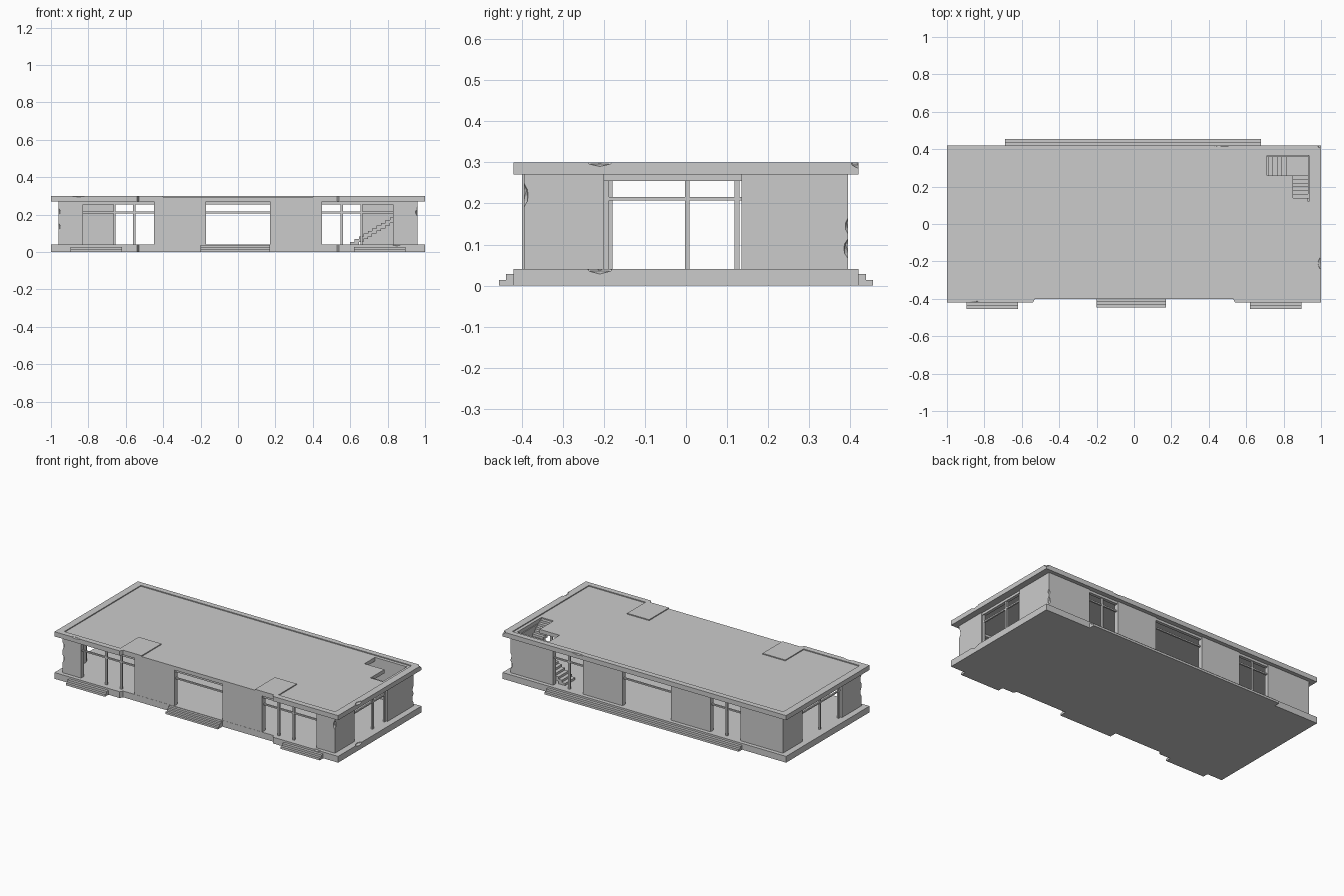
import bpy, bmesh, math
from mathutils import Vector

if "Cube" in bpy.data.objects:
    bpy.data.objects.remove(bpy.data.objects["Cube"])


def prism(name, pts, z0, z1):
    """Extrude a plan outline between two heights."""
    bm = bmesh.new()
    f = bm.faces.new([bm.verts.new((x, y, z0)) for x, y in pts])
    r = bmesh.ops.extrude_face_region(bm, geom=[f])
    vs = [v for v in r["geom"] if isinstance(v, bmesh.types.BMVert)]
    bmesh.ops.translate(bm, vec=(0, 0, z1 - z0), verts=vs)
    bmesh.ops.recalc_face_normals(bm, faces=bm.faces)
    me = bpy.data.meshes.new(name)
    bm.to_mesh(me)
    bm.free()
    ob = bpy.data.objects.new(name, me)
    bpy.context.collection.objects.link(ob)
    return ob


def box(name, x0, x1, y0, y1, z0, z1):
    return prism(name, [(x0, y0), (x1, y0), (x1, y1), (x0, y1)], z0, z1)


def cut(ob, cutter):
    m = ob.modifiers.new("cut", 'BOOLEAN')
    m.operation, m.solver, m.object = 'DIFFERENCE', 'EXACT', cutter
    bpy.context.view_layer.objects.active = ob
    bpy.ops.object.modifier_apply(modifier=m.name)
    bpy.data.objects.remove(cutter)


def chip(ob, pos, size):
    """Knock a small faceted chip out of an edge."""
    bm = bmesh.new()
    bmesh.ops.create_icosphere(bm, subdivisions=1, radius=1)
    for v in bm.verts:
        v.co = Vector(pos) + Vector([a * b for a, b in zip(v.co, size)])
    me = bpy.data.meshes.new("chip")
    bm.to_mesh(me)
    bm.free()
    c = bpy.data.objects.new("chip", me)
    c.hide_render = True
    bpy.context.collection.objects.link(c)
    cut(ob, c)


FLOOR, HEAD, SOFFIT, TOP = 0.04, 0.255, 0.27, 0.30
T = 0.03  # wall thickness
WX, WY = 0.96, 0.395

# floor slab and roof share an outline with a recessed front middle
outline = [(-1, -.42), (-.54, -.42), (-.53, -.4), (.53, -.4), (.54, -.42),
           (1, -.42), (1, .42), (-1, .42)]
slab = prism("floor_slab", outline, 0, FLOOR)
roof = prism("roof", outline, SOFFIT, TOP)

# sunken roof deck inside the rim, open along the front middle
deck = [(-.955, -.385), (-.56, -.385), (-.56, -.2), (-.4, -.2), (-.4, -.5),
        (.4, -.5), (.4, -.2), (.555, -.2), (.555, -.385), (.955, -.385),
        (.955, .385), (-.955, .385)]
cut(roof, prism("deck_cutter", deck, .294, .4))

# L-shaped stair opening
cut(roof, prism("stair_cutter", [(.71, .26), (.85, .26), (.85, .12), (.935, .12),
                                 (.935, .365), (.71, .365)], .2, .4))

# corner walls: (x sign, y sign, front/back opening edge, side opening edge)
corners = {}
for sx, sy, ex, ey in [(-1, -1, .83, .2), (1, -1, .83, .2), (1, 1, .66, .135), (-1, 1, .66, .2)]:
    pts = [(WX, WY), (ex, WY), (ex, WY - T), (WX - T, WY - T), (WX - T, ey), (WX, ey)]
    corners[sx, sy] = prism("corner_wall", [(sx * x, sy * y) for x, y in pts], FLOOR, SOFFIT)

# middle wall panels, front and back
for sx in (-1, 1):
    a, b = sorted((sx * .17, sx * .45))
    box("front_wall", a, b, -WY - .004, -WY + T, FLOOR, SOFFIT)
    box("back_wall", a, b, WY - T, WY, FLOOR, SOFFIT)

# chips in edges
for ob, pos, size in [
        (roof, (1, -.21, .302), (.02, .035, .012)), (roof, (1, .42, .3), (.02, .02, .015)),
        (roof, (.47, .42, .302), (.05, .008, .01)), (roof, (-.85, -.42, .302), (.04, .01, .008)),
        (slab, (1, -.21, .042), (.02, .035, .014)), (slab, (.85, -.42, .042), (.03, .01, .01)),
        (corners[1, 1], (.96, .395, .09), (.012, .012, .025)),
        (corners[1, 1], (.96, .395, .145), (.008, .008, .02)),
        (corners[1, -1], (.96, -.395, .22), (.012, .012, .03)),
        (corners[-1, -1], (-.96, -.395, .21), (.011, .011, .025)),
        (corners[-1, -1], (-.96, -.395, .13), (.011, .011, .025))]:
    chip(ob, pos, size)


def window(name, along_x, a, b, c, mullions):
    """Frame in an opening from a to b on the wall line c."""
    def bar(part, u0, u1, z0, z1, d):
        if along_x:
            box(name + part, u0, u1, c - d, c + d, z0, z1)
        else:
            box(name + part, c - d, c + d, u0, u1, z0, z1)
    bar("_lintel", a, b, HEAD, SOFFIT, .01)
    bar("_transom", a, b, .207, .216, .005)
    for m in mullions:
        bar("_mullion", m - .006, m + .006, FLOOR, HEAD, .006)


C = WY - T / 2
for s in (-1, 1):
    a, b = sorted((s * .45, s * .83))
    window("front_window", True, a, b, -C, [s * .555, s * .66])
    a, b = sorted((s * .45, s * .66))
    window("back_window", True, a, b, C, [s * .555])
window("front_middle_window", True, -.17, .17, -C, [])
window("back_middle_window", True, -.17, .17, C, [])
window("right_window", False, -.2, .135, WX - T / 2, [-.194, .003, .124])
window("left_window", False, -.2, .2, -WX + T / 2, [-.185, .003, .194])

# outside steps
for i, h in enumerate((.014, .028)):
    d = .455 - .017 * i
    box("back_step", -.69, .68, .41, d, 0, h)
    for s in (-1, 1):
        a, b = sorted((s * .62, s * .895))
        box("front_side_step", a, b, -d, -.41, 0, h)
for i in range(3):
    box("front_middle_step", -.2, .17, -.446 + .015 * i, -.395, 0, .0125 * (i + 1))

# stair: lower flight, landing, upper flight to the roof
N1, N2, R = 10, 7, .0145
for i in range(N1):
    x, z = .60 + .0235 * i, FLOOR + R * (i + 1)
    box("lower_stair", x, x + .0235, .26, .36, max(FLOOR, z - 2 * R), z)
zl = FLOOR + R * N1
box("stair_landing", .835, .93, .26, .36, zl - .02, zl)
for i in range(N2):
    y, z = .26 - .02 * i, zl + R * (i + 1)
    box("upper_stair", .85, .93, y - .02, y, z - 2 * R, z)
